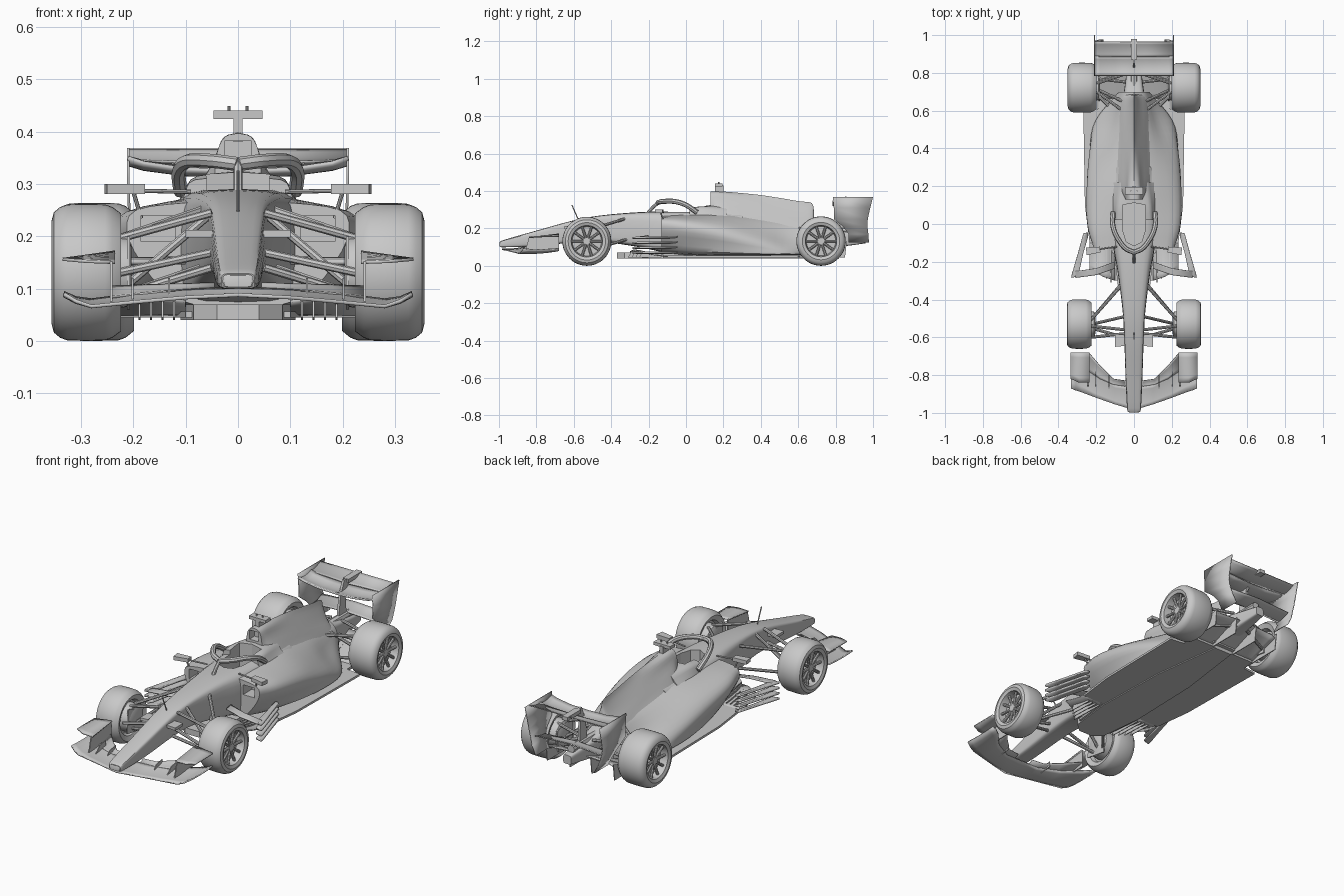
import bpy, bmesh, math
from mathutils import Vector

if "Cube" in bpy.data.objects:
    bpy.data.objects.remove(bpy.data.objects["Cube"])

GREY = bpy.data.materials.new("plain_grey")
GREY.diffuse_color = (0.58, 0.58, 0.58, 1)
GREY.use_nodes = True
GREY.node_tree.nodes["Principled BSDF"].inputs["Base Color"].default_value = GREY.diffuse_color


def make(name, verts, faces, mirror=False, thick=0.0):
    me = bpy.data.meshes.new(name)
    me.from_pydata([tuple(v) for v in verts], [], faces)
    bm = bmesh.new()
    bm.from_mesh(me)
    bmesh.ops.remove_doubles(bm, verts=bm.verts, dist=1e-5)
    bmesh.ops.recalc_face_normals(bm, faces=bm.faces)
    bm.to_mesh(me)
    bm.free()
    me.materials.append(GREY)
    ob = bpy.data.objects.new(name, me)
    bpy.context.collection.objects.link(ob)
    if thick:
        m = ob.modifiers.new("thickness", 'SOLIDIFY')
        m.thickness, m.offset = thick, 0
    if mirror:
        ob.modifiers.new("mirror", 'MIRROR')
    return ob


def smooth_path(pts, n):
    """Catmull-Rom curve through the points, n steps per span."""
    p = [Vector(q) for q in pts]
    p = [2 * p[0] - p[1]] + p + [2 * p[-1] - p[-2]]
    out = []
    for i in range(1, len(p) - 2):
        a, b, c, d = p[i - 1:i + 3]
        for k in range(n):
            t = k / n
            out.append(0.5 * (2 * b + (c - a) * t + (2 * a - 5 * b + 4 * c - d) * t * t
                              + (3 * b - a - 3 * c + d) * t ** 3))
    return out + [p[-2]]


def loft(name, sections, n=4):
    """Symmetric body from (y, half profile bottom to top) sections."""
    rows = []
    for j in range(len(sections[0][1])):
        rows.append(smooth_path([(s[1][j][0], s[0], s[1][j][1]) for s in sections], n))
    verts, faces = [], []
    count = len(rows[0])
    for i in range(count):
        half = smooth_path([r[i] for r in rows], 3)
        for v in half:
            v.x = max(v.x, 0)
        half[0].x = half[-1].x = 0
        ring = half + [Vector((-v.x, v.y, v.z)) for v in half[-2:0:-1]]
        verts += ring
    m = len(ring)
    for i in range(count - 1):
        for k in range(m):
            k2 = (k + 1) % m
            faces.append((i * m + k, i * m + k2, (i + 1) * m + k2, (i + 1) * m + k))
    faces += [tuple(range(m)), tuple(range((count - 1) * m, count * m))]
    return make(name, verts, faces)


def prism(name, pts, lo, hi, axis='z', mirror=False):
    """Extruded outline: (x, y) along z, or (y, z) along x."""
    def put(p, h):
        return (p[0], p[1], h) if axis == 'z' else (h, p[0], p[1])
    n = len(pts)
    faces = [tuple(range(n)), tuple(range(n, 2 * n))]
    faces += [(i, (i + 1) % n, n + (i + 1) % n, n + i) for i in range(n)]
    return make(name, [put(p, lo) for p in pts] + [put(p, hi) for p in pts], faces, mirror)


def both(half):
    return half + [(-x, y) for x, y in reversed(half) if x > 0]


def blade(name, stations, camber=0.0, thick=0.005):
    """Wing surface from (x, front y, front z, rear y, rear z) stations, mirrored."""
    verts, faces, n = [], [], 6
    for x, y0, z0, y1, z1 in stations:
        for k in range(n + 1):
            t = k / n
            verts.append((x, y0 + (y1 - y0) * t, z0 + (z1 - z0) * t - camber * 4 * t * (1 - t)))
    for i in range(len(stations) - 1):
        for k in range(n):
            a = i * (n + 1) + k
            faces.append((a, a + 1, a + n + 2, a + n + 1))
    return make(name, verts, faces, True, thick)


def tubes(name, paths, r, mirror=True):
    cu = bpy.data.curves.new(name, 'CURVE')
    cu.dimensions, cu.bevel_depth, cu.bevel_resolution, cu.use_fill_caps = '3D', r, 2, True
    for path in paths:
        sp = cu.splines.new('POLY')
        sp.points.add(len(path) - 1)
        for q, p in zip(sp.points, path):
            q.co = (*p, 1)
    cu.materials.append(GREY)
    ob = bpy.data.objects.new(name, cu)
    bpy.context.collection.objects.link(ob)
    bpy.ops.object.select_all(action='DESELECT')
    ob.select_set(True)
    bpy.context.view_layer.objects.active = ob
    bpy.ops.object.convert(target='MESH')
    ob = bpy.context.view_layer.objects.active
    if mirror:
        ob.modifiers.new("mirror", 'MIRROR')
    return ob


def lathe(name, profile, cx, cy, cz, n=48):
    ring = [(math.cos(2 * math.pi * k / n), math.sin(2 * math.pi * k / n)) for k in range(n)]
    verts = [(cx + x, cy + r * c, cz + r * s) for r, x in profile for c, s in ring]
    faces = [(i * n + k, i * n + (k + 1) % n, (i + 1) * n + (k + 1) % n, (i + 1) * n + k)
             for i in range(len(profile) - 1) for k in range(n)]
    faces += [tuple(range(n)), tuple(range((len(profile) - 1) * n, len(profile) * n))]
    return make(name, verts, faces, True)


# Nose and survival cell
def tub(y, w, wt, zb, zt):
    h = zt - zb
    return (y, [(0, zb), (.8 * w, zb + .03 * h), (w, zb + .2 * h), (w, zb + .75 * h),
                (wt, zt - .04 * h), (0, zt)])
nose = loft("nose_and_tub", [tub(*s) for s in (
    (-.997, .026, .02, .103, .125), (-.975, .036, .03, .099, .138), (-.8, .044, .036, .105, .188),
    (-.6, .051, .043, .125, .243), (-.45, .06, .05, .128, .27), (-.25, .085, .065, .1, .287),
    (-.1, .11, .08, .07, .291), (.1, .125, .09, .06, .292), (.3, .11, .06, .06, .29))])

# Sidepods with a downward ramp to the tail
pods = loft("sidepods", [
    (-.13, [(0, .06), (.12, .08), (.185, .15), (.212, .21), (.195, .25), (.1, .264), (0, .267)]),
    (0, [(0, .058), (.16, .065), (.215, .13), (.248, .2), (.215, .245), (.1, .272), (0, .28)]),
    (.2, [(0, .058), (.2, .058), (.235, .11), (.25, .17), (.21, .22), (.1, .27), (0, .29)]),
    (.4, [(0, .058), (.21, .058), (.232, .085), (.225, .13), (.17, .18), (.09, .24), (0, .28)]),
    (.55, [(0, .058), (.18, .058), (.2, .072), (.175, .105), (.12, .155), (.07, .22), (0, .26)]),
    (.7, [(0, .058), (.07, .06), (.08, .09), (.08, .13), (.07, .18), (.05, .21), (0, .24)])])

# Engine cover with fin and air intake
cover = loft("engine_cover", [
    (.13, [(0, .25), (.05, .25), (.046, .3), (.04, .36), (.025, .39), (0, .397)]),
    (.2, [(0, .2), (.1, .22), (.08, .285), (.045, .345), (.028, .385), (0, .397)]),
    (.4, [(0, .15), (.11, .19), (.078, .25), (.042, .31), (.014, .355), (0, .378)]),
    (.6, [(0, .11), (.09, .145), (.073, .205), (.036, .265), (.009, .318), (0, .346)]),
    (.672, [(0, .1), (.084, .135), (.068, .19), (.032, .245), (.008, .3), (0, .335)]),
    (.685, [(0, .1), (.08, .13), (.064, .18), (.03, .22), (.008, .26), (0, .285)])])

# Raised cockpit surround behind the opening
rim = loft("cockpit_surround", [
    (.02, [(0, .24), (.1, .25), (.1, .285), (.082, .308), (0, .312)]),
    (.1, [(0, .24), (.11, .25), (.1, .29), (.076, .316), (0, .322)]),
    (.22, [(0, .24), (.11, .25), (.09, .28), (.06, .31), (0, .33)])])

# Openings
cut = {"cockpit_cutter": prism("cockpit_cutter", both([(0, -.115), (.04, -.095), (.058, -.04),
                                                     (.062, .1), (0, .112)]), .2, .4)}
for s, side in ((1, "right"), (-1, "left")):
    k = side + "_inlet_cutter"
    cut[k] = prism(k, [(s * .12, -.2), (s * .185, -.2), (s * .185, -.06), (s * .12, -.06)], .19, .24)
cut["intake_cutter"] = prism("intake_cutter", both([(.026, .1), (.026, .17)]), .335, .382)
for ob, names in ((nose, ["cockpit_cutter"]), (rim, ["cockpit_cutter"]), (cover, ["intake_cutter"]),
                  (pods, ["cockpit_cutter", "right_inlet_cutter", "left_inlet_cutter"])):
    for k in names:
        m = ob.modifiers.new(k, 'BOOLEAN')
        m.operation, m.object = 'DIFFERENCE', cut[k]
for c in cut.values():
    c.hide_render = True
    c.hide_set(True)

# Floor, tunnel entries, keel, diffuser and fences
prism("floor", both([(.1, -.3), (.12, -.1), (.235, -.1), (.26, .1), (.268, .6), (.19, .61), (.185, .68)]),
      .045, .056)
blade("tunnel_entry", [(.1, -.3, .075, -.09, .05), (.16, -.28, .085, -.09, .05), (.235, -.24, .08, -.09, .05)],
      .006, .006)
prism("keel", both([(.04, -.37), (.085, -.33), (.11, -.1), (.1, .3), (.05, .68)]), .04, .07)
blade("diffuser", [(0, .66, .052, .85, .13), (.17, .66, .052, .85, .12), (.19, .66, .05, .85, .11)])
for x in (.06, .188):
    prism("diffuser_fence", [(.6, .045), (.85, .045), (.86, .13), (.66, .058)], x, x + .004, 'x', True)
for i in range(4):
    x = .12 + .022 * i
    prism("floor_fence", [(-.31 + .02 * i, .045), (-.12, .04), (-.12, .06), (-.29 + .02 * i, .08)],
          x, x + .004, 'x', True)

# Side deflector slats
for i in range(4):
    z = .068 + .027 * i
    blade("deflector_slat", [(.245, -.07, z, -.045, z + .005), (.268, -.15, z, -.05, z + .005),
                             (.295, -.275, z, -.15, z + .004), (.33, -.285, z, -.27, z + .002)], 0, .009)
blade("deflector_bar", [(.1, -.235, .15, -.2, .158), (.2, -.27, .15, -.235, .156),
                        (.31, -.285, .15, -.25, .152)], 0, .008)

# Front wing
blade("front_wing", [(0, -.985, .088, -.86, .1), (.1, -.955, .083, -.85, .096),
                     (.2, -.92, .074, -.79, .088), (.28, -.89, .066, -.7, .078),
                     (.31, -.88, .076, -.68, .082), (.333, -.87, .09, -.68, .092)], .004, .007)
blade("front_flap", [(.045, -.86, .1, -.83, .11), (.11, -.85, .096, -.82, .108),
                     (.18, -.82, .09, -.75, .106), (.24, -.78, .084, -.68, .104)], .003)
blade("front_wing_tip", [(.235, -.84, .15, -.68, .17), (.29, -.84, .152, -.68, .162),
                         (.335, -.82, .156, -.68, .156)], 0, .006)
prism("front_endplate", [(-.86, .075), (-.68, .08), (-.68, .168), (-.84, .152)], .24, .245, 'x', True)
for x, y in ((.13, -.88), (.2, -.86)):
    prism("front_strake", [(y, .08), (y + .08, .09), (y + .08, .12), (y + .03, .11)], x, x + .004, 'x', True)

# Wheels: tyre, spokes and brake drum
for name, x, y, h, R in (("front", .29, -.53, .066, .131), ("rear", .275, .722, .076, .132)):
    lathe(name + "_wheel", [(.008, h - .02), (.018, h - .02), (.022, h - .045), (.078, h - .045),
                            (.084, h - .006), (.1, h), (.115, h - .004), (R - .006, h - .016),
                            (R - .001, h - .03), (R, 0), (R - .001, .03 - h), (R - .006, .016 - h),
                            (.113, -h), (.088, .01 - h), (.08, .03 - h), (.01, .03 - h)], x, y, R)
    spokes = []
    for k in range(10):
        c, s = math.cos(math.pi * k / 5), math.sin(math.pi * k / 5)
        spokes.append([(x + h - .028, y + .015 * c, R + .015 * s), (x + h - .024, y + .082 * c, R + .082 * s)])
    tubes(name + "_spokes", spokes, .007)
    lathe(name + "_brake_drum", [(.05, -h - .02), (.066, -h - .012), (.072, .04 - h), (.05, .04 - h)], x, y, R, 32)
    prism(name + "_brake_fin", [(y - .07, .08), (y + .05, .06), (y + .06, .17), (y - .06, .2)],
          x - h - .018, x - h - .012, 'x', True)

# Suspension arms
tubes("front_suspension", [
    [(.05, -.56, .245), (.23, -.54, .195)], [(.07, -.33, .25), (.23, -.51, .195)],
    [(.05, -.6, .14), (.23, -.55, .085)], [(.07, -.32, .14), (.23, -.51, .085)],
    [(.05, -.49, .245), (.22, -.53, .1)], [(.045, -.58, .17), (.23, -.6, .13)]], .008)
tubes("rear_suspension", [
    [(.06, .6, .2), (.21, .71, .19)], [(.03, .8, .19), (.21, .74, .19)],
    [(.07, .56, .11), (.21, .7, .08)], [(.03, .82, .11), (.21, .75, .08)],
    [(.06, .65, .2), (.21, .72, .1)], [(.03, .75, .14), (.21, .77, .13)]], .008)

# Halo, mirrors, cameras and probe
loop = smooth_path([(0, -.15, .338), (.05, -.125, .344), (.095, -.06, .344), (.113, .0, .325),
                    (.11, .06, .285)], 6)
tubes("halo_loop", [loop], .0135)
tubes("halo_pillar", [[(0, -.21, .275), (0, -.175, .315), (0, -.145, .34)]], .009, False)
prism("mirror", [(.178, -.15), (.25, -.165), (.255, -.125), (.18, -.12)], .281, .3, 'z', True)
tubes("mirror_stalk", [[(.09, -.12, .285), (.19, -.135, .287)], [(.185, -.12, .235), (.2, -.135, .285)]], .004)
prism("nose_camera", [(.045, -.645), (.1, -.65), (.1, -.585), (.045, -.585)], .198, .212, 'z', True)
tubes("probe", [[(0, -.575, .245), (0, -.61, .325)]], .003, False)
prism("top_camera", both([(.047, .155), (.047, .195)]), .424, .44)
prism("camera_post", both([(.009, .155), (.009, .2)]), .38, .43)
tubes("camera_pin", [[(.017, .175, .435), (.017, .175, .449)]], .003)

# Rear structure and exhaust
loft("gearbox", [tub(.6, .07, .05, .06, .24), tub(.75, .045, .035, .09, .2), tub(.96, .022, .016, .12, .165)])
tubes("exhaust", [[(0, .7, .185), (0, .93, .185)]], .02, False)

# Rear wing
blade("rear_main_plane", [(0, .785, .325, .89, .33), (.1, .785, .328, .89, .333),
                          (.18, .785, .34, .89, .342), (.21, .785, .35, .89, .35)], .012, .008)
blade("rear_flap", [(0, .885, .338, .965, .366), (.21, .885, .345, .965, .366)], .006)
blade("beam_wing", [(0, .87, .2, .95, .22), (.188, .87, .19, .95, .21)], .005)
levels = [(.21, .785, 1.0, .369), (.21, .79, .985, .31), (.208, .79, .972, .25), (.2, .84, .97, .21),
          (.188, .87, .975, .17), (.165, .87, .978, .125)]
ev = [(x, y, z) for x, y0, y1, z in levels for y in (y0, y1)]
make("rear_endplate", ev, [(2 * i, 2 * i + 1, 2 * i + 3, 2 * i + 2) for i in range(len(levels) - 1)], True, .005)
prism("wing_pylon", [(.8, .16), (.87, .16), (.86, .3), (.9, .365), (.85, .37), (.82, .3)], -.006, .006, 'x')
prism("flap_actuator", both([(.016, .87), (.016, .98)]), .35, .369)

# Smooth shading with sharp edges kept
bpy.ops.object.select_all(action='DESELECT')
for ob in bpy.context.scene.objects:
    if ob.type == 'MESH' and not ob.hide_render:
        ob.select_set(True)
        bpy.context.view_layer.objects.active = ob
bpy.ops.object.shade_smooth_by_angle(angle=math.radians(35))
